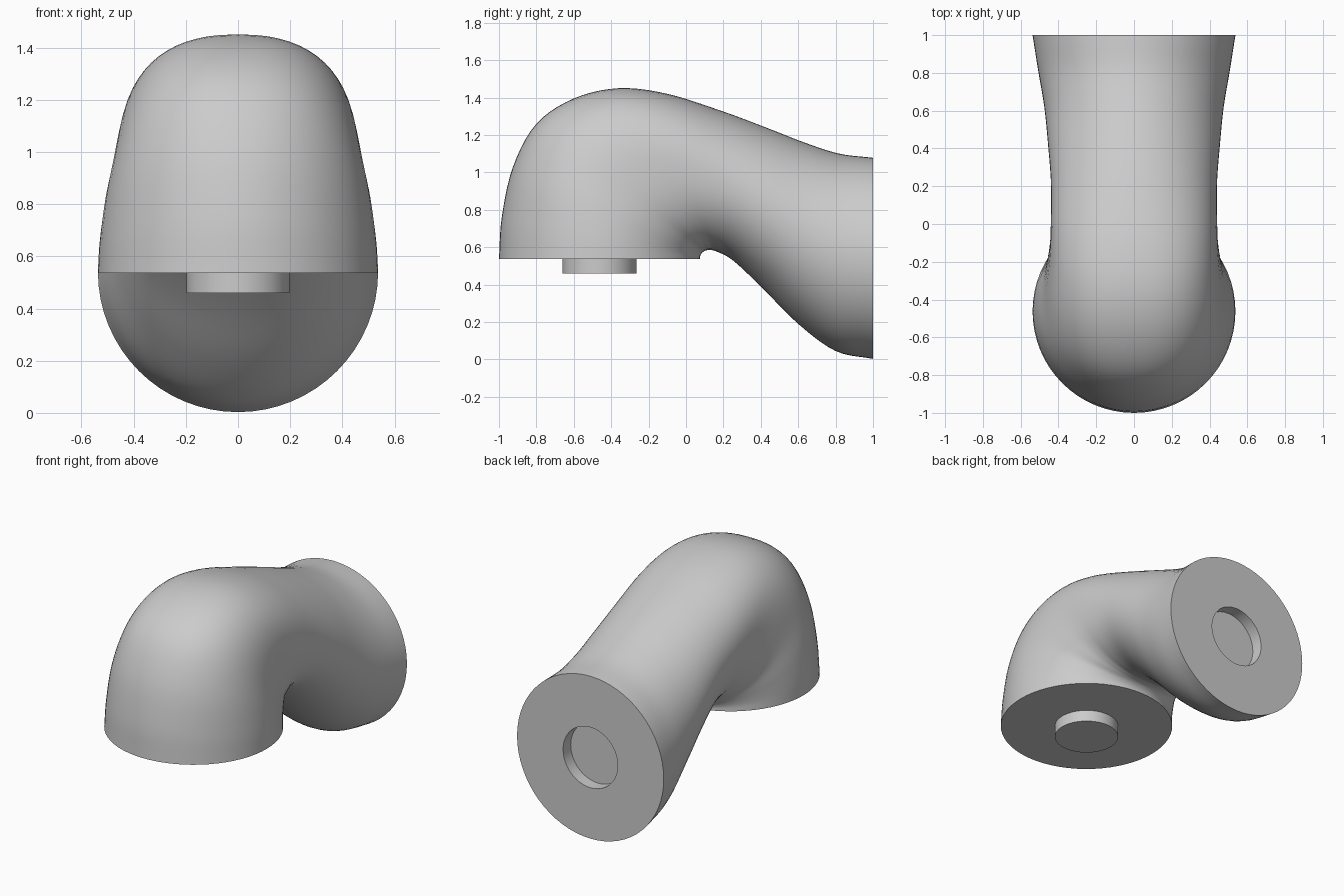
import bpy, bmesh, math
from mathutils import Vector

if "Cube" in bpy.data.objects:
    bpy.data.objects.remove(bpy.data.objects["Cube"], do_unlink=True)

SEGMENTS = 64
STEPS = 5
RADIUS = 0.537

grey = bpy.data.materials.new("plain_grey")
grey.use_nodes = True
colour = (0.6, 0.6, 0.6, 1)
grey.diffuse_color = colour
grey.node_tree.nodes["Principled BSDF"].inputs["Base Color"].default_value = colour

# Limb sections: outer y, outer z, inner y, inner z, half width, squareness
SECTIONS = [Vector(s) for s in (
    (-1, .537, .074, .537, RADIUS, 2),
    (-.985, .76, .076, .553, .53, 2),
    (-.925, 1.03, .082, .565, .51, 2.1),
    (-.8, 1.26, .092, .575, .48, 2.25),
    (-.6, 1.395, .105, .582, .46, 2.4),
    (-.36, 1.45, .125, .584, .445, 2.4),
    (-.1, 1.42, .16, .578, .44, 2.3),
    (.2, 1.325, .25, .53, .44, 2.1),
    (.44, 1.235, .4, .39, .455, 2),
    (.64, 1.157, .6, .19, .475, 2),
    (.82, 1.1, .8, .045, .507, 2),
    (1, 1.078, 1, .003, RADIUS, 2),
)]


def spline(points, steps):
    """Smooth curve through all points, of any dimension."""
    padded = [2 * points[0] - points[1], *points, 2 * points[-1] - points[-2]]
    result = []
    for a, b, c, d in zip(padded, padded[1:], padded[2:], padded[3:]):
        for i in range(steps):
            t = i / steps
            result.append((2 * b + (c - a) * t + (2 * a - 5 * b + 4 * c - d) * t * t
                           + (3 * b - a - 3 * c + d) * t ** 3) / 2)
    return result + [points[-1]]


def ring(bm, centre, side, up, power=2):
    """Rounded ring of vertices spanned by two half axes."""
    verts = []
    for i in range(SEGMENTS):
        angle = math.tau * i / SEGMENTS
        c, s = math.cos(angle), math.sin(angle)
        u = math.copysign(abs(c) ** (2 / power), c)
        v = math.copysign(abs(s) ** (2 / power), s)
        verts.append(bm.verts.new(centre + side * u + up * v))
    return verts


def loft(name, bm, rings):
    """Skin the rings, close both ends and make a smooth object."""
    for a, b in zip(rings, rings[1:]):
        for i in range(SEGMENTS):
            j = (i + 1) % SEGMENTS
            bm.faces.new((a[i], a[j], b[j], b[i]))
    bm.faces.new(rings[0])
    bm.faces.new(rings[-1])
    bmesh.ops.recalc_face_normals(bm, faces=bm.faces[:])
    mesh = bpy.data.meshes.new(name)
    bm.to_mesh(mesh)
    bm.free()
    mesh.materials.append(grey)
    obj = bpy.data.objects.new(name, mesh)
    bpy.context.collection.objects.link(obj)
    bpy.ops.object.select_all(action='DESELECT')
    obj.select_set(True)
    bpy.context.view_layer.objects.active = obj
    bpy.ops.object.shade_smooth_by_angle(angle=math.radians(40))
    return obj


X, Y, Z = Vector((1, 0, 0)), Vector((0, 1, 0)), Vector((0, 0, 1))

# Bent limb with a round socket in its back end
bm = bmesh.new()
rings = []
for oy, oz, iy, iz, width, power in spline(SECTIONS, STEPS):
    outer, inner = Vector((0, oy, oz)), Vector((0, iy, iz))
    rings.append(ring(bm, (outer + inner) / 2, X * width, (outer - inner) / 2, power))
for depth in (0, 0.08):
    rings.append(ring(bm, Y * (1 - depth) + Z * 0.54, X * 0.2, Z * 0.2))
loft("bent_limb", bm, rings)

# Connecting peg under the front end
bm = bmesh.new()
rings = [ring(bm, Y * -0.463 + Z * z, X * 0.198, Y * 0.198) for z in (0.46, 0.545)]
loft("connecting_peg", bm, rings)
